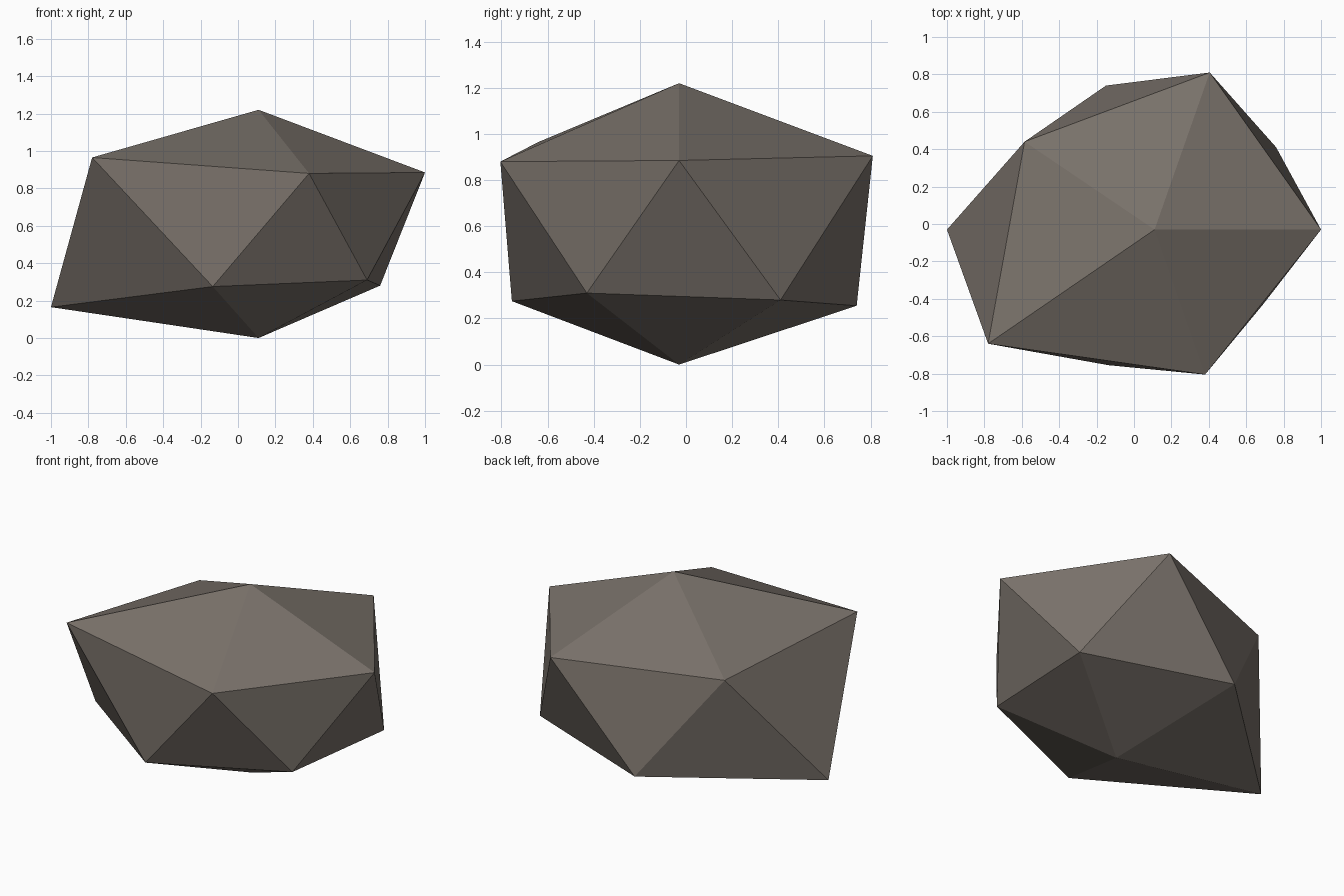
import bpy

if "Cube" in bpy.data.objects:
    bpy.data.objects.remove(bpy.data.objects["Cube"])

# One rock colour
stone = bpy.data.materials.new("warm grey stone")
stone.diffuse_color = (0.19, 0.165, 0.143, 1)
stone.use_nodes = True
stone.node_tree.nodes["Principled BSDF"].inputs["Base Color"].default_value = stone.diffuse_color

# Rock: a distorted icosahedron - two poles and two staggered rings of five
top, bottom = (0.11, -0.03, 1.22), (0.11, -0.03, 0.0)
upper = [(0.38, -0.805, 0.88), (1.0, -0.03, 0.885), (0.405, 0.81, 0.905),
         (-0.585, 0.44, 0.88), (-0.78, -0.64, 0.965)]
lower = [(0.69, -0.43, 0.31), (0.76, 0.41, 0.28), (-0.15, 0.74, 0.255),
         (-1.0, -0.03, 0.165), (-0.135, -0.755, 0.275)]

verts = [top, bottom] + upper + lower
faces = []
for i in range(5):
    j = (i + 1) % 5
    u0, u1, l0, l1 = 2 + i, 2 + j, 7 + i, 7 + j
    faces += [(0, u0, u1),      # cap
              (u0, l0, u1),     # band, pointing down
              (u1, l0, l1),     # band, pointing up
              (1, l1, l0)]      # base

mesh = bpy.data.meshes.new("rock")
mesh.from_pydata(verts, [], faces)
mesh.materials.append(stone)
mesh.update()
rock = bpy.data.objects.new("rock", mesh)
bpy.context.collection.objects.link(rock)
